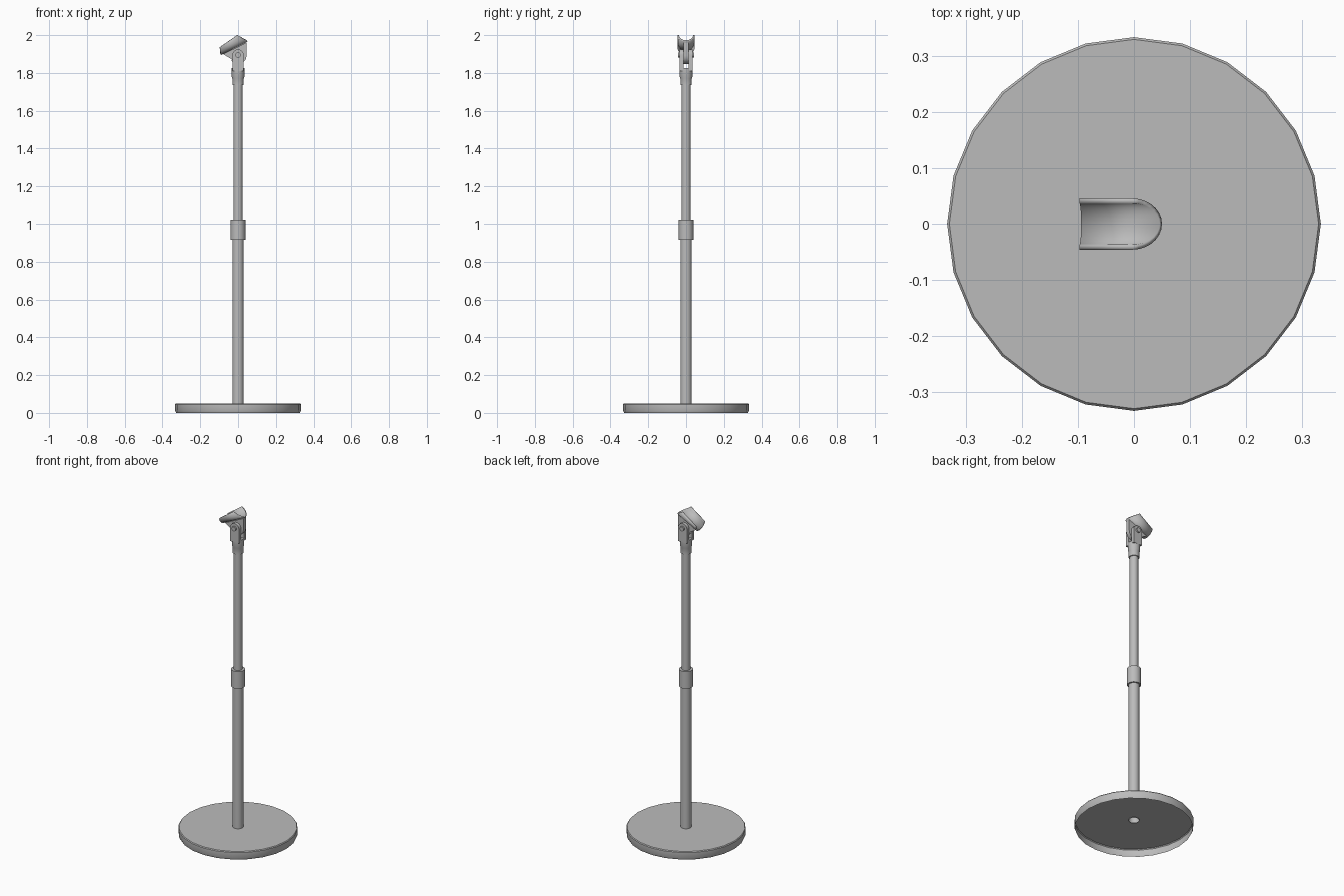
import bpy, bmesh, math
from mathutils import Vector

cube = bpy.data.objects.get("Cube")
if cube:
    bpy.data.objects.remove(cube, do_unlink=True)

grey = bpy.data.materials.new("satin_grey")
grey.use_nodes = True
color = (0.5, 0.5, 0.5, 1)
grey.diffuse_color = color
grey.node_tree.nodes["Principled BSDF"].inputs["Base Color"].default_value = color


def finish(name, bm):
    bmesh.ops.recalc_face_normals(bm, faces=bm.faces)
    mesh = bpy.data.meshes.new(name)
    bm.to_mesh(mesh)
    bm.free()
    mesh.materials.append(grey)
    obj = bpy.data.objects.new(name, mesh)
    bpy.context.collection.objects.link(obj)
    bpy.ops.object.select_all(action='DESELECT')
    obj.select_set(True)
    bpy.context.view_layer.objects.active = obj
    bpy.ops.object.shade_smooth_by_angle(angle=math.radians(35))
    return obj


def lathe(name, profile, sides):
    """Revolve (radius, height) points round the z axis."""
    bm = bmesh.new()
    rings = []
    for r, z in profile:
        angles = [math.tau * i / sides for i in range(sides)]
        rings.append([bm.verts.new((r * math.cos(a), r * math.sin(a), z)) for a in angles])
    for a, b in zip(rings, rings[1:]):
        for i in range(sides):
            j = (i + 1) % sides
            bm.faces.new((a[i], a[j], b[j], b[i]))
    return finish(name, bm)


def plate(name, outline, y0, y1):
    """Extrude an (x, z) outline from y0 to y1."""
    bm = bmesh.new()
    face = bm.faces.new([bm.verts.new((x, y0, z)) for x, z in outline])
    out = bmesh.ops.extrude_face_region(bm, geom=[face])
    moved = [v for v in out["geom"] if isinstance(v, bmesh.types.BMVert)]
    bmesh.ops.translate(bm, verts=moved, vec=(0, y1 - y0, 0))
    return finish(name, bm)


def arc(radius, z, start, end, steps):
    angles = [math.radians(start + (end - start) * i / steps) for i in range(steps + 1)]
    return [(radius * math.cos(a), z + radius * math.sin(a)) for a in angles]


# Hollow round base and the telescoping tubes
lathe("base", [(0.03, 0.05), (0.329, 0.05), (0.333, 0.045), (0.333, 0.012), (0.328, 0)], 24)
lathe("lower_pole", [(0.03, 0.045), (0.03, 0.93)], 24)
lathe("collar", [(0.029, 0.915), (0.039, 0.915), (0.039, 1.02), (0.023, 1.02)], 24)
lathe("upper_pole", [(0.024, 1.0), (0.024, 1.75)], 24)
lathe("swivel_socket", [(0.023, 1.735), (0.03, 1.735), (0.03, 1.77), (0.034, 1.78),
                        (0.034, 1.825), (0, 1.825)], 24)

# Fork ears and hinge bolts on both sides
HINGE = 1.895
ear = [(-0.03, 1.81), (0.03, 1.81)] + arc(0.03, HINGE, 0, 180, 10)
for side, s in (("front", -1), ("back", 1)):
    plate(side + "_fork_ear", ear, s * 0.014, s * 0.034)
    plate(side + "_hinge_bolt", arc(0.014, HINGE, 0, 330, 11), s * 0.034, s * 0.043)

# Tongue under the clip, held between the ears
tongue = [(-0.08, 1.9), (-0.03, 1.87)] + arc(0.045, 1.892, 215, 360, 8) + [(0.045, 1.96)]
plate("clip_tongue", tongue, -0.012, 0.012)

# Tapered U-shaped clip, lofted between its two end sections
ends = [(Vector((-0.097, 0, 1.935)), Vector((-0.09, 0, 1.895))),
        (Vector((-0.003, 0, 2.0)), Vector((0.05, 0, 1.965)))]
bm = bmesh.new()
STEPS = 14
sections = []
for top, bottom in ends:
    row = []
    for i in range(STEPS + 1):
        a = math.pi * i / STEPS
        p = top.lerp(bottom, math.sin(a))
        p.y = 0.046 * math.cos(a)
        row.append(bm.verts.new(p))
    sections.append(row)
for i in range(STEPS):
    a, b = sections
    bm.faces.new((a[i], a[i + 1], b[i + 1], b[i]))
clip = finish("holder_clip", bm)
# Thickness goes to the inside of the channel
wall = clip.modifiers.new("wall", 'SOLIDIFY')
wall.thickness = 0.009
middle = clip.data.polygons[STEPS // 2]
wall.offset = 1 if middle.normal.z > 0 else -1
